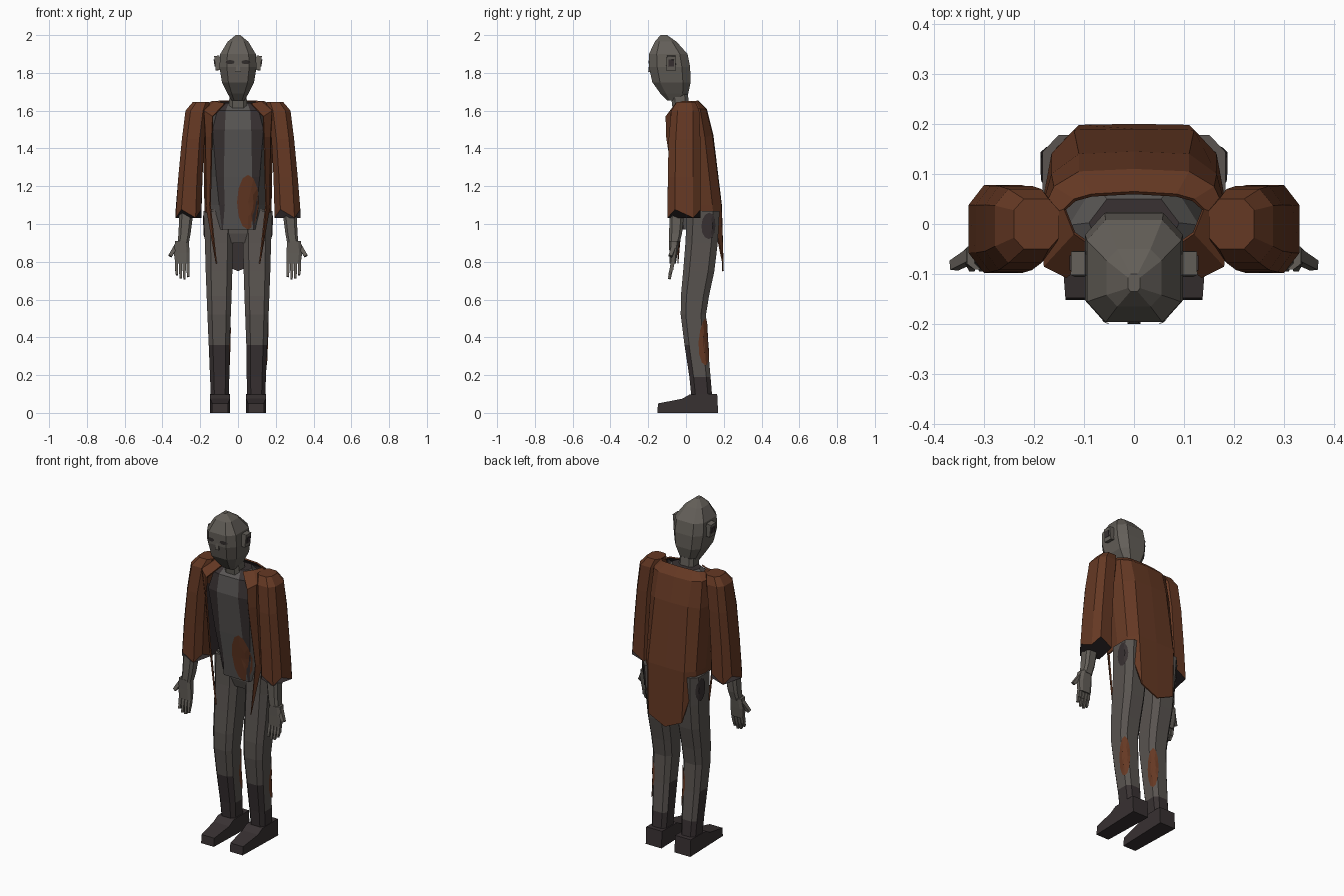
import bpy, bmesh, math
from mathutils import Vector, Matrix
from mathutils.bvhtree import BVHTree

if "Cube" in bpy.data.objects:
    bpy.data.objects.remove(bpy.data.objects["Cube"])


def mat(name, *rgb):
    m = bpy.data.materials.new(name)
    m.diffuse_color = (*rgb, 1)
    m.use_nodes = True
    m.node_tree.nodes["Principled BSDF"].inputs["Base Color"].default_value = m.diffuse_color
    return m


SKIN = mat("ashen skin", 0.125, 0.113, 0.098)
TROUSER = mat("grey trouser", 0.100, 0.088, 0.080)
SHIRT = mat("grey shirt", 0.098, 0.092, 0.088)
BROWN = mat("rust brown cloth", 0.130, 0.040, 0.017)
DARK = mat("dark cloth", 0.040, 0.031, 0.032)
EYE = mat("eye socket", 0.030, 0.025, 0.024)


def finish(bm, name, mats, recalc=True):
    if recalc:
        bmesh.ops.recalc_face_normals(bm, faces=bm.faces)
    me = bpy.data.meshes.new(name)
    bm.to_mesh(me)
    bm.free()
    ob = bpy.data.objects.new(name, me)
    for m in mats:
        me.materials.append(m)
    bpy.context.collection.objects.link(ob)
    return ob


def paint(ob, rule):
    """Set the material index of each face from its centre and normal."""
    for p in ob.data.polygons:
        p.material_index = rule(p.center, p.normal)


def skin_rings(name, rings, mats):
    """Join point rings into a closed skin."""
    bm = bmesh.new()
    vs = [[bm.verts.new(p) for p in r] for r in rings]
    n = len(vs[0])
    for a, b in zip(vs, vs[1:]):
        for i in range(n):
            j = (i + 1) % n
            bm.faces.new((a[i], a[j], b[j], b[i]))
    bm.faces.new(vs[0])
    bm.faces.new(vs[-1])
    return finish(bm, name, mats)


def ring(cx, cy, z, rx, ry, k=0.6, rag=0):
    """Chamfered rectangle, optionally with a ragged height."""
    shape = [(1, -k), (1, k), (k, 1), (-k, 1), (-1, k), (-1, -k), (-k, -1), (k, -1)]
    return [(cx + rx * x, cy + ry * y, z + rag * (-1) ** i) for i, (x, y) in enumerate(shape)]


def box(name, p, q, w, d, mats, taper=0.8):
    """Tapered bar running from p to q."""
    p, q = Vector(p), Vector(q)
    bm = bmesh.new()
    bmesh.ops.create_cube(bm, size=1)
    for v in bm.verts:
        f = taper if v.co.z > 0 else 1
        v.co = Vector((v.co.x * w * f, v.co.y * d * f, v.co.z * (q - p).length))
    rot = Vector((0, 0, 1)).rotation_difference(q - p).to_matrix().to_4x4()
    if (q - p).z < 0:  # keep hanging bars aligned with the x axis
        rot = Vector((0, 0, -1)).rotation_difference(q - p).to_matrix().to_4x4() @ Matrix.Rotation(math.pi, 4, 'X')
    bm.transform(Matrix.Translation((p + q) / 2) @ rot)
    return finish(bm, name, mats)


def patch(name, target, c, d, rx, rz, m, lift=0.005):
    """Thin oval plate laid on the surface of a target, seen along d."""
    me = target.data
    tree = BVHTree.FromPolygons([v.co for v in me.vertices], [p.vertices for p in me.polygons])
    d = Vector(d).normalized()
    u = Vector((0, 0, 1)).cross(d)
    bm = bmesh.new()

    def lay(r, a):
        p = Vector(c) + u * (rx * r * math.cos(a)) + Vector((0, 0, rz * r * math.sin(a)))
        hit = tree.ray_cast(p + d * 0.15, -d)[0] or tree.find_nearest(p)[0]
        return bm.verts.new(hit + d * lift)

    n = 12
    mid = lay(0, 0)
    rows = [[lay(r, math.tau * i / n) for i in range(n)] for r in (0.5, 1)]
    for i in range(n):
        j = (i + 1) % n
        bm.faces.new((mid, rows[0][i], rows[0][j]))
        bm.faces.new((rows[0][i], rows[1][i], rows[1][j], rows[0][j]))
    return finish(bm, name, [m], recalc=False)


# Head: rings of (z, front y, back y, half width), leaning forward
head = skin_rings("head", [ring(0, (a + b) / 2, z, w, (b - a) / 2) for z, a, b, w in (
    (1.655, -.10, -.03, .035), (1.69, -.135, .012, .055), (1.75, -.178, .024, .085),
    (1.83, -.196, .022, .098), (1.90, -.196, .008, .094), (1.965, -.165, -.05, .055),
    (2.0, -.135, -.10, .012))], [SKIN])
skin_rings("neck", [ring(0, -.025, 1.60, .05, .045), ring(0, -.04, 1.73, .042, .045)], [SKIN])
box("nose", (0, -.192, 1.805), (0, -.19, 1.86), .026, .016, [SKIN], .5)
for s in (-1, 1):
    patch("eye", head, (s * .042, -.19, 1.857), (0, -1, 0), .024, .011, EYE, .003)
    box("ear", (s * .102, -.08, 1.815), (s * .112, -.078, 1.89), .032, .052, [SKIN], .9)
    box("ear_hollow", (s * .121, -.079, 1.835), (s * .126, -.078, 1.87), .006, .03, [DARK], 1)

# Torso: rings of (z, shirt edge, dark panel edge, side x, front y, back y)
rings = []
for z, a, b, c, yf, yb in ((.97, .08, .085, .145, -.02, .14), (1.10, .07, .10, .15, -.04, .14),
                           (1.25, .075, .115, .15, -.065, .13), (1.50, .07, .135, .155, -.10, .11),
                           (1.60, .065, .11, .13, -.085, .08), (1.64, .05, .075, .09, -.045, .05)):
    half = [(a, yf), (b, yf + .012), (c, (yf + yb) / 2), (c * .6, yb)]
    rings.append([(x, y, z) for x, y in half] + [(-x, y, z) for x, y in reversed(half)])
torso = skin_rings("shirt", rings, [SHIRT, DARK])
for i, p in enumerate(torso.data.polygons):
    p.material_index = int((i < 40 and i % 8 in (0, 6)) or i == 41)
patch("shirt_patch", torso, (.053, -.04, 1.115), (0, -1, 0), .058, .145, BROWN)

# Coat: columns from the front edge round to the middle of the back
rows = (
    ((.07, -.055, 1.64), (.12, -.02, 1.65), (.14, .03, 1.65), (.12, .05, 1.65), (.085, .06, 1.655), (0, .065, 1.655)),
    ((.135, -.108, 1.57), (.18, -.085, 1.60), (.19, .01, 1.62), (.16, .075, 1.61), (.11, .105, 1.61), (0, .11, 1.61)),
    ((.14, -.105, 1.46), (.172, -.07, 1.46), (.185, .03, 1.46), (.165, .10, 1.46), (.11, .14, 1.47), (0, .145, 1.47)),
    ((.15, -.05, 1.10), (.168, -.03, 1.10), (.178, .07, 1.10), (.165, .14, 1.10), (.12, .188, 1.10), (0, .19, 1.10)),
    ((.118, -.045, .79), (.165, -.02, 1.06), (.178, .07, 1.06), (.162, .145, 1.04), (.11, .198, .80), (0, .20, .75)))
bm = bmesh.new()
grid = [[bm.verts.new(p) for p in r] + [bm.verts.new((-x, y, z)) for x, y, z in reversed(r[:-1])] for r in rows]
for a, b in zip(grid, grid[1:]):
    for i in range(len(a) - 1):
        bm.faces.new((a[i], b[i], b[i + 1], a[i + 1]))
bm.normal_update()
if sum(f.normal.y for f in bm.faces if f.calc_center_median().y > .12) < 0:
    bmesh.ops.reverse_faces(bm, faces=bm.faces)
coat = finish(bm, "coat", [BROWN, DARK], recalc=False)
mod = coat.modifiers.new("lining", 'SOLIDIFY')
mod.thickness = .008
mod.offset = -1
mod.material_offset = 1

# Hips
skin_rings("hips", [ring(0, .08, .90, .07, .06), ring(0, .08, .95, .155, .075),
                    ring(0, .08, 1.08, .16, .085)], [TROUSER])

for s in (-1, 1):
    # Sleeve with ragged hem
    sleeve = skin_rings("sleeve", [ring(s * x, y, z, rx, ry, .55, rag) for x, y, z, rx, ry, rag in (
        (.262, -.01, 1.055, .068, .088, .022), (.252, -.01, 1.25, .064, .086, 0),
        (.237, -.008, 1.45, .06, .084, 0), (.218, -.004, 1.60, .06, .074, 0),
        (.195, .0, 1.645, .045, .05, 0))], [BROWN, DARK])
    paint(sleeve, lambda c, n: int(n.z < -.7))

    # Forearm, cuff and hand
    skin_rings("forearm", [ring(s * x, y, z, rx, ry) for x, y, z, rx, ry in (
        (.29, -.062, .90, .03, .028), (.283, -.055, .95, .032, .034),
        (.268, -.045, 1.12, .04, .042))], [SKIN])
    skin_rings("palm", [ring(s * x, y, z, rx, ry) for x, y, z, rx, ry in (
        (.294, -.07, .79, .038, .016), (.298, -.066, .85, .042, .022),
        (.297, -.063, .91, .036, .028))], [SKIN])
    for i in range(4):
        x = .265 + .02 * i
        tip = (.72, .708, .712, .73)[i]
        box("finger", (s * x, -.07, .80), (s * x, -.078, .755), .017, .02, [SKIN], 1)
        box("finger_tip", (s * x, -.078, .76), (s * (x - .002), -.088, tip), .016, .018, [SKIN], .75)
    box("thumb", (s * .322, -.062, .89), (s * .36, -.083, .83), .024, .026, [SKIN], .75)

    # Trouser leg: rings of (z, inner x, outer x, front y, back y)
    leg = skin_rings("trouser_leg", [ring(s * (a + b) / 2, (f + r) / 2, z, (b - a) / 2, (r - f) / 2)
                                     for z, a, b, f, r in (
        (.07, .05, .143, .03, .14), (.19, .046, .148, .018, .13), (.36, .044, .155, -.008, .115),
        (.52, .038, .162, -.028, .106), (.62, .034, .166, -.027, .122), (.75, .03, .171, -.015, .15),
        (.90, .025, .175, -.003, .168), (1.07, .02, .183, .005, .178))], [TROUSER, DARK])
    paint(leg, lambda c, n: int(c.z < .19 or (c.z < .36 and (n.y < -.3 or n.x < -.9))))
    patch("calf_patch", leg, (s * .1 + .04, .09, .375), (1, 1.1, 0), .03, .125, BROWN)
    patch("hip_patch", leg, (s * .17, .115, .99), (s, .5, 0), .036, .07, DARK)

    # Shoe: side profile given width, narrower at the toe
    bm = bmesh.new()
    prof = ((-.152, 0), (-.148, .05), (-.02, .075), (.02, .098), (.165, .10), (.17, 0))
    sides = [[bm.verts.new((s * (.095 + e * (.042 if y < -.1 else .052)), y, z)) for y, z in prof]
             for e in (-1, 1)]
    for i in range(6):
        j = (i + 1) % 6
        bm.faces.new((sides[0][i], sides[0][j], sides[1][j], sides[1][i]))
    for f in sides:
        bm.faces.new(f)
    finish(bm, "shoe", [DARK])
